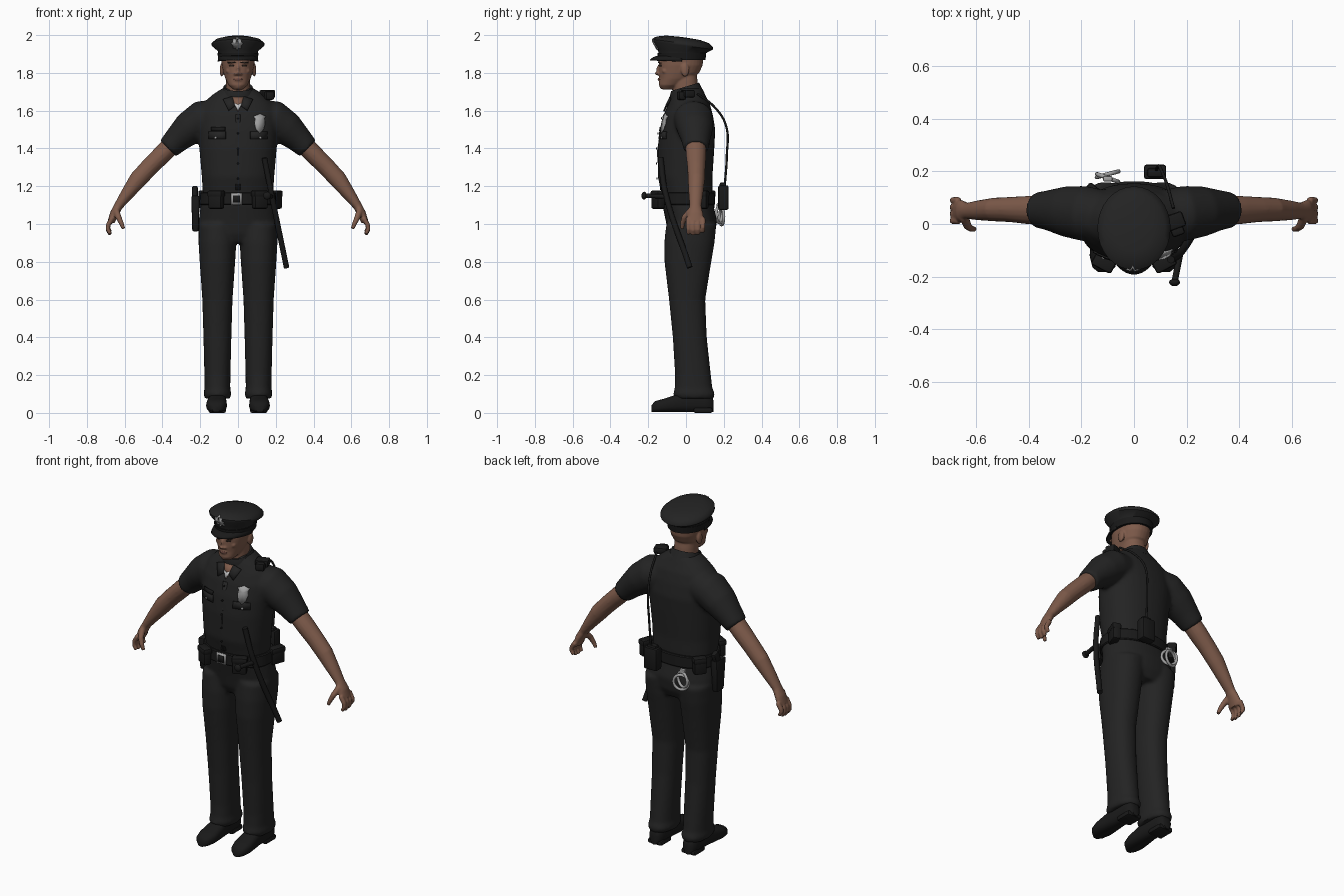
import bpy, bmesh, math
from mathutils import Vector, Matrix
from mathutils.bvhtree import BVHTree

if "Cube" in bpy.data.objects:
    bpy.data.objects.remove(bpy.data.objects["Cube"])


def material(name, r, g, b, rough=0.7):
    m = bpy.data.materials.new(name)
    m.use_nodes = True
    m.diffuse_color = (r, g, b, 1)
    m.node_tree.nodes["Principled BSDF"].inputs["Base Color"].default_value = (r, g, b, 1)
    m.node_tree.nodes["Principled BSDF"].inputs["Roughness"].default_value = rough
    return m


CLOTH = material("uniform_black", .017, .017, .017)
LEATHER = material("leather_black", .01, .01, .01)
SKIN = material("skin_brown", .21, .105, .07)
LIPS = material("lip_brown", .15, .065, .05)
DARK = material("brow_dark", .03, .02, .015)
SILVER = material("silver", .36, .36, .36)
WHITE = material("undershirt_white", .55, .55, .55)


def ring(c, u, v, n=32, p=1.0):
    """Superellipse ring around c spanned by u and v."""
    def f(t):
        return math.copysign(abs(t) ** p, t)
    return [Vector(c) + Vector(u) * f(math.cos(a)) + Vector(v) * f(math.sin(a))
            for a in (2 * math.pi * i / n for i in range(n))]


def loft(bm, rings):
    rows = [[bm.verts.new(p) for p in r] for r in rings]
    n = len(rows[0])
    for a, b in zip(rows, rows[1:]):
        for i in range(n):
            bm.faces.new((a[i], a[(i + 1) % n], b[(i + 1) % n], b[i]))
    bm.faces.new(rows[0])
    bm.faces.new(rows[-1])


def stack(bm, sections, x=0, p=0.9):
    """Loft of upright sections: (z, y centre, x radius, y radius)."""
    loft(bm, [ring((x, y, z), (rx, 0, 0), (0, ry, 0), p=p) for z, y, rx, ry in sections])


def limb(bm, sections, n=16):
    """Loft along a bent path: (point, in-plane radius, sideways radius)."""
    pts = [Vector(s[0]) for s in sections]
    rings = []
    for i, (_, ru, rv) in enumerate(sections):
        t = (pts[min(i + 1, len(pts) - 1)] - pts[max(i - 1, 0)]).normalized()
        u = t.cross(Vector((0, 1, 0))).normalized()
        rings.append(ring(pts[i], u * ru, t.cross(u) * rv, n))
    loft(bm, rings)


def ball(bm, loc, size):
    bmesh.ops.create_uvsphere(bm, u_segments=16, v_segments=10, radius=1,
                              matrix=Matrix.Translation(loc) @ Matrix.Diagonal((*size, 1)))


def finish(name, bm, mat, voxel=0, smooth=3, angle=40):
    """Make an object; with voxel set, blend its overlapping parts into one skin."""
    bmesh.ops.recalc_face_normals(bm, faces=bm.faces)
    me = bpy.data.meshes.new(name)
    bm.to_mesh(me)
    bm.free()
    ob = bpy.data.objects.new(name, me)
    bpy.context.collection.objects.link(ob)
    if voxel:
        mod = ob.modifiers.new("blend", "REMESH")
        mod.mode, mod.voxel_size = "VOXEL", voxel
        mod = ob.modifiers.new("soften", "SMOOTH")
        mod.factor, mod.iterations = .5, smooth
        bpy.context.view_layer.update()
        ob.data = bpy.data.meshes.new_from_object(ob.evaluated_get(bpy.context.evaluated_depsgraph_get()))
        ob.modifiers.clear()
    ob.data.materials.clear()
    ob.data.materials.append(mat)
    bpy.ops.object.select_all(action="DESELECT")
    ob.select_set(True)
    bpy.context.view_layer.objects.active = ob
    bpy.ops.object.shade_smooth_by_angle(angle=math.radians(angle))
    return ob


def box(name, loc, size, mat=LEATHER, turn=0, tilt=0, taper=1, bevel=.01):
    bm = bmesh.new()
    bmesh.ops.create_cube(bm, size=1)
    for v in bm.verts:
        k = taper if v.co.z < 0 else 1
        v.co = Vector((v.co.x * size[0] * k, v.co.y * size[1] * k, v.co.z * size[2]))
    bmesh.ops.bevel(bm, geom=bm.edges[:], offset=bevel, segments=2, affect="EDGES", profile=.5)
    bm.transform(Matrix.Translation(loc) @ Matrix.Rotation(math.radians(turn), 4, "Z")
                 @ Matrix.Rotation(math.radians(tilt), 4, "X"))
    return finish(name, bm, mat)


def cord(name, pts, r, mat=LEATHER):
    cu = bpy.data.curves.new(name, "CURVE")
    cu.dimensions, cu.bevel_depth, cu.bevel_resolution, cu.use_fill_caps = "3D", r, 3, True
    sp = cu.splines.new("BEZIER")
    sp.bezier_points.add(len(pts) - 1)
    for b, p in zip(sp.bezier_points, pts):
        b.co, b.handle_left_type, b.handle_right_type = p, "AUTO", "AUTO"
    cu.materials.append(mat)
    bpy.context.collection.objects.link(bpy.data.objects.new(name, cu))


def plate(name, target, outline, mat, lift=.004):
    """Thin plate laid on the front of a target surface, from an x-z outline."""
    tree = BVHTree.FromPolygons([v.co for v in target.data.vertices], [p.vertices for p in target.data.polygons])
    bm = bmesh.new()

    def drop(x, z):
        hit = tree.ray_cast(Vector((x, -1, z)), Vector((0, 1, 0)))[0]
        return bm.verts.new((x, (hit.y if hit else -.1) - lift, z))
    n = len(outline)
    rim = [drop(*p) for p in outline]
    mid = drop(sum(p[0] for p in outline) / n, sum(p[1] for p in outline) / n)
    for i in range(n):
        bm.faces.new((rim[i], rim[(i + 1) % n], mid))
    ob = finish(name, bm, mat)
    mod = ob.modifiers.new("thickness", "SOLIDIFY")
    mod.thickness, mod.offset = .006, 0


def disc(x, z, rx, rz, wave=0, n=16):
    return [(x + rx * (1 + wave * (-1) ** i) * math.cos(2 * math.pi * i / n),
             z + rz * (1 + wave * (-1) ** i) * math.sin(2 * math.pi * i / n)) for i in range(n)]


def rect(x, z, w, h):
    return [(x - w, z - h), (x, z - h), (x + w, z - h), (x + w, z + h), (x, z + h), (x - w, z + h)]


# Shirt: torso and short sleeves in one skin
bm = bmesh.new()
stack(bm, [(1.1, .005, .18, .125), (1.17, .005, .187, .135), (1.25, -.005, .192, .145), (1.4, 0, .205, .15),
           (1.5, .008, .213, .147), (1.58, .012, .212, .13), (1.64, .017, .185, .108),
           (1.685, .015, .135, .086), (1.72, .015, .08, .07)])
for s in (-1, 1):
    limb(bm, [((s * .1, .035, 1.57), .09, .09), ((s * .19, .04, 1.555), .1, .105), ((s * .26, .048, 1.505), .09, .096),
              ((s * .32, .052, 1.45), .072, .078), ((s * .37, .053, 1.4), .06, .067)], 24)
shirt = finish("shirt", bm, CLOTH, .011, 5)

# Trousers: pelvis and two legs
bm = bmesh.new()
stack(bm, [(.9, .03, .15, .1), (.95, .03, .195, .125), (1.02, .028, .208, .136), (1.1, .01, .198, .135),
           (1.16, .005, .185, .13)])
for s in (-1, 1):
    stack(bm, [(.075, .045, .066, .1), (.1, .043, .074, .111), (.13, .04, .068, .1), (.2, .037, .069, .095),
               (.4, .02, .074, .09), (.6, .006, .08, .096), (.8, .01, .094, .124), (.9, .018, .1, .133),
               (1.0, .028, .1, .133)], x=s * .109)
finish("trousers", bm, CLOTH, .011, 4)

# Shoes: rounded upper over a flat sole
for side, s in (("left", 1), ("right", -1)):
    bm = bmesh.new()
    loft(bm, [ring((s * (.11 + .06 * max(0, -y) * 0.5), y, h / 2 + .004), (w, 0, 0), (0, 0, h / 2), 24, .75)
              for y, w, h in ((-.183, .02, .035), (-.165, .043, .058), (-.12, .055, .07), (-.06, .052, .09),
                              (0, .046, .11), (.1, .046, .11), (.135, .035, .09), (.146, .02, .06))])
    finish(side + "_shoe", bm, LEATHER)
    box(side + "_heel", (s * .11, .09, .014), (.092, .1, .028))

# Arms with hands
for side, s in (("left", 1), ("right", -1)):
    bm = bmesh.new()
    limb(bm, [((s * .33, .05, 1.44), .05, .055), ((s * .4, .053, 1.37), .05, .054), ((s * .47, .055, 1.3), .048, .048),
              ((s * .53, .055, 1.235), .047, .045), ((s * .59, .052, 1.155), .034, .038),
              ((s * .633, .05, 1.095), .024, .031), ((s * .655, .05, 1.055), .023, .041),
              ((s * .672, .05, 1.01), .019, .047)])
    for i in range(4):
        y, drop = .012 + .026 * i, (.004, 0, .002, .014)[i]
        limb(bm, [((s * .666, y, 1.03), .014, .014), ((s * .687, y, .995), .013, .013),
                  ((s * .689, y, .968 + drop), .012, .012), ((s * .676, y, .943 + drop), .01, .01)], 10)
    limb(bm, [((s * .645, .025, 1.07), .018, .018), ((s * .632, -.008, 1.035), .016, .016),
              ((s * .618, -.018, 1.005), .013, .013), ((s * .606, -.02, .975), .01, .01)], 10)
    finish(side + "_arm", bm, SKIN, .0055, 3)

# Head and neck with nose, brow, jaw and ears
bm = bmesh.new()
stack(bm, [(1.6, .025, .07, .065), (1.68, .0, .064, .066), (1.76, -.005, .063, .066), (1.8, -.005, .06, .06)])
stack(bm, [(1.713, -.1, .027, .03), (1.735, -.085, .05, .058), (1.77, -.055, .067, .085), (1.8, -.037, .077, .107),
           (1.84, -.028, .086, .116), (1.88, -.025, .09, .117), (1.93, -.02, .08, .1)])
ball(bm, (0, -.146, 1.797), (.014, .02, .01))
ball(bm, (0, -.141, 1.818), (.009, .016, .026))
ball(bm, (0, -.134, 1.765), (.025, .014, .014))
ball(bm, (0, -.121, 1.73), (.023, .02, .017))
for s in (-1, 1):
    ball(bm, (s * .03, -.135, 1.857), (.03, .012, .009))
    ball(bm, (s * .045, -.112, 1.81), (.02, .016, .016))
    ball(bm, (s * .014, -.143, 1.795), (.009, .011, .008))
    ball(bm, (s * .086, -.005, 1.815), (.011, .022, .036))
head = finish("head", bm, SKIN, .005, 3)
plate("mouth", head, disc(0, 1.766, .024, .006), LIPS, 0)
for side, s in (("left", 1), ("right", -1)):
    plate(side + "_eye", head, disc(s * .033, 1.838, .013, .005), DARK, 0)
    plate(side + "_brow", head, disc(s * .033, 1.856, .022, .004), DARK, 0)

# Peaked cap: band and crown tilted back, with a visor
bm = bmesh.new()
stack(bm, [(1.87, -.022, .101, .122), (1.915, -.022, .106, .126), (1.945, -.016, .139, .159), (1.957, -.016, .139, .159),
           (1.975, -.016, .118, .138), (1.986, -.016, .075, .09), (1.989, -.016, .02, .02)], p=1)
for v in bm.verts:
    v.co.z -= .13 * (v.co.y + .016) * min(1, max(0, (v.co.z - 1.87) / .06))
cap = finish("cap_crown", bm, CLOTH, 0, angle=50)
bm = bmesh.new()
stack(bm, [(1.868, -.022, .104, .125), (1.905, -.022, .109, .129)], p=1)
finish("cap_band", bm, LEATHER)
bm = bmesh.new()
rows = []
for k in range(4):
    t = k / 3
    rows.append([bm.verts.new((math.cos(a) * (.1 + .008 * t), -.022 + math.sin(a) * (.12 + .05 * t),
                               1.892 - .022 * t * t + .01 * (math.sin(a) + 1) * -t))
                 for a in (math.pi * (1 + i / 24) for i in range(25))])
for a, b in zip(rows, rows[1:]):
    for i in range(24):
        bm.faces.new((a[i], a[i + 1], b[i + 1], b[i]))
visor = finish("cap_visor", bm, LEATHER)
visor.modifiers.new("thickness", "SOLIDIFY").thickness = .006
plate("cap_badge", cap, disc(-.005, 1.955, .027, .03, .18), SILVER)

# Collar, open neck and undershirt
bm = bmesh.new()
stack(bm, [(1.66, .01, .1, .09), (1.705, -.003, .085, .082), (1.728, -.005, .076, .074), (1.722, -.005, .068, .066)])
for v in bm.verts:
    v.co.z += .3 * v.co.y
finish("collar", bm, CLOTH, 0, angle=60)
plate("open_neck", shirt, [(-.035, 1.67), (0, 1.67), (.035, 1.67), (.017, 1.63), (0, 1.595), (-.017, 1.63)], SKIN, .005)
plate("undershirt", shirt, [(-.022, 1.64), (0, 1.63), (.022, 1.64), (0, 1.597)], WHITE, .009)
for side, s in (("left", 1), ("right", -1)):
    plate(side + "_collar_flap", shirt, [(s * .03, 1.675), (s * .016, 1.625), (s * .05, 1.6), (s * .08, 1.66)], CLOTH, .01)
    plate(side + "_pocket_flap", shirt, rect(s * .11, 1.47, .045, .02), CLOTH)
    plate(side + "_pocket_button", shirt, disc(s * .118, 1.457, .006, .006), SILVER, .007)

# Shirt front details
plate("placket", shirt, rect(0, 1.38, .014, .2), CLOTH, .002)
for i in range(5):
    plate("shirt_button", shirt, disc(0, 1.56 - .08 * i, .005, .005), LEATHER, .007)
plate("chest_badge", shirt, [(.115 + x * .033, 1.532 + z * .052) for x, z in
      ((0, -1), (.6, -.6), (.85, 0), (.75, .5), (1, .75), (.5, .85), (0, 1), (-.5, .85), (-1, .75), (-.75, .5), (-.85, 0), (-.6, -.6))],
      SILVER, .008)
plate("name_plate", shirt, rect(-.105, 1.503, .037, .011), LEATHER, .007)

# Duty belt, buckle and pouches
bm = bmesh.new()
stack(bm, [(1.1, .005, .2, .145), (1.105, .005, .204, .149), (1.163, .005, .2, .147), (1.168, .005, .195, .142)])
belt = finish("belt", bm, LEATHER)
plate("buckle", belt, rect(-.008, 1.133, .03, .031), SILVER)
plate("buckle_centre", belt, rect(-.008, 1.133, .019, .019), LEATHER, .008)
for name, x, y, turn, w in (("left_front_pouch", .115, -.148, 28, .08), ("right_front_pouch", -.115, -.148, -28, .08),
                            ("left_side_pouch", .2, .075, 70, .085), ("right_back_pouch", -.17, .115, 50, .07)):
    box(name, (x, y, 1.128), (w, .045, .095), turn=turn)
    box(name + "_flap", (x, y, 1.16), (w + .006, .052, .035), turn=turn)

# Holster with pistol grip
box("holster", (-.225, .02, 1.055), (.045, .09, .19), taper=.75)
box("pistol_grip", (-.228, .045, 1.165), (.03, .045, .07), tilt=-20)

# Radio, shoulder microphone and lead
box("radio", (.08, .198, 1.14), (.085, .055, .13))
box("radio_top", (.08, .195, 1.205), (.06, .035, .03))
cord("microphone_lead", [(.085, .205, 1.2), (.09, .216, 1.36), (.1, .212, 1.52), (.125, .15, 1.62), (.15, .06, 1.69)], .006)
box("shoulder_microphone", (.155, .01, 1.69), (.075, .06, .04), turn=20)
box("microphone_head", (.165, -.025, 1.68), (.05, .04, .045), turn=20)

# Side-handle baton
cord("baton", [(.14, -.135, 1.35), (.175, -.11, 1.17), (.257, .02, .77)], .015)
cord("baton_handle", [(.178, -.1, 1.145), (.155, -.215, 1.15)], .012)
bm = bmesh.new()
ball(bm, (.154, -.222, 1.15), (.021, .014, .021))
finish("baton_knob", bm, LEATHER)

# Handcuffs hanging at the back
for i, turn in enumerate((-20, 15)):
    bpy.ops.mesh.primitive_torus_add(major_radius=.043, minor_radius=.008, major_segments=28, minor_segments=8,
                                     location=(-.1, .175 + .014 * i, 1.05 - .012 * i),
                                     rotation=(math.radians(90), 0, math.radians(turn)))
    bpy.context.object.name = "handcuff"
    bpy.context.object.data.materials.append(SILVER)
    bpy.ops.object.shade_smooth()
box("handcuff_link", (-.1, .172, 1.095), (.035, .02, .03), SILVER, bevel=.005)
